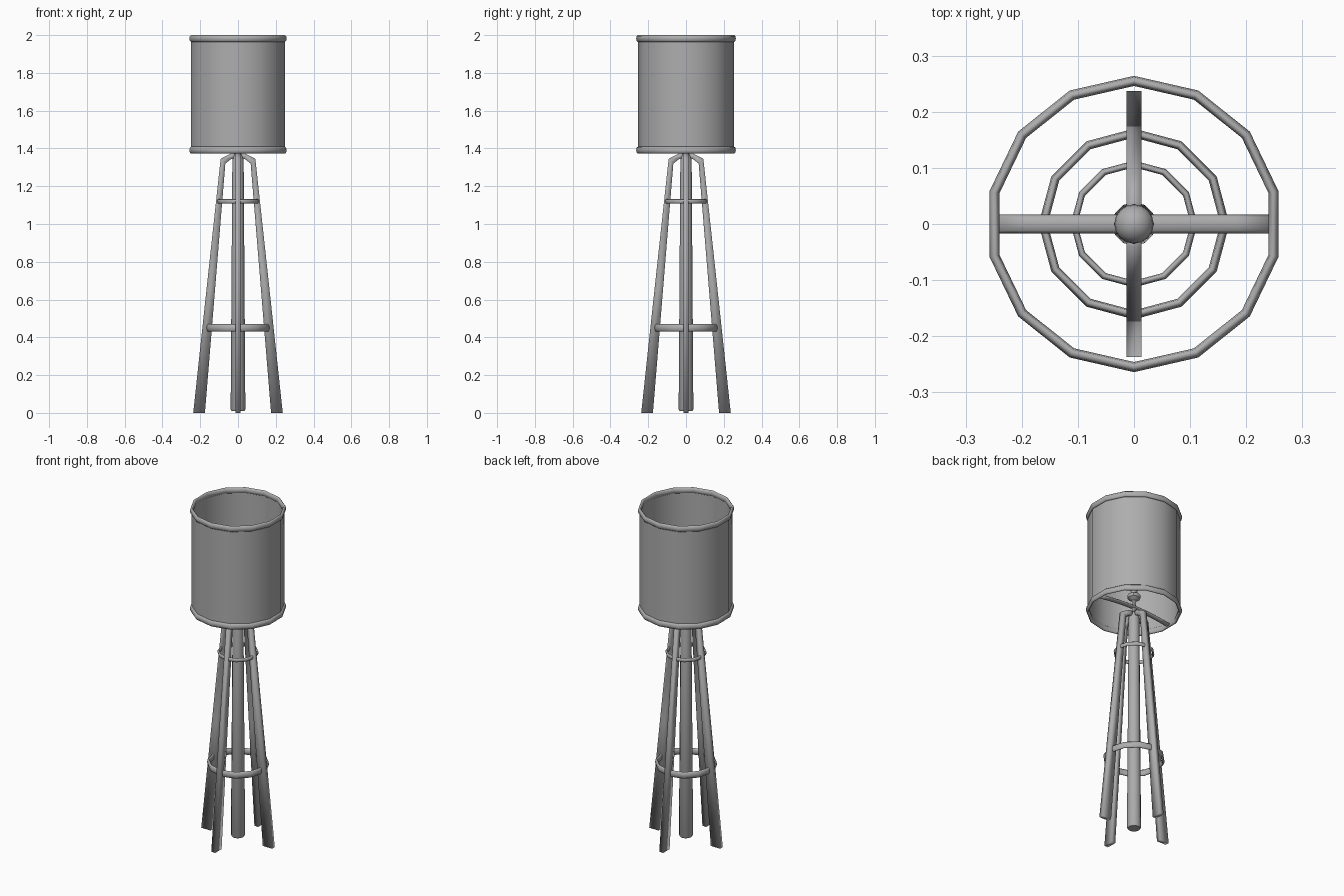
import bpy, bmesh
from math import sin, cos, pi, radians

if "Cube" in bpy.data.objects:
    bpy.data.objects.remove(bpy.data.objects["Cube"])

# Mid-grey metal
grey = bpy.data.materials.new("grey_metal")
grey.diffuse_color = (0.42, 0.42, 0.42, 1)
grey.use_nodes = True
grey.node_tree.nodes["Principled BSDF"].inputs["Base Color"].default_value = grey.diffuse_color


def finish(bm, name, angle=45):
    bmesh.ops.recalc_face_normals(bm, faces=bm.faces)
    me = bpy.data.meshes.new(name)
    bm.to_mesh(me)
    bm.free()
    me.materials.append(grey)
    ob = bpy.data.objects.new(name, me)
    bpy.context.collection.objects.link(ob)
    bpy.ops.object.select_all(action='DESELECT')
    ob.select_set(True)
    bpy.context.view_layer.objects.active = ob
    bpy.ops.object.shade_smooth_by_angle(angle=radians(angle))
    return ob


def lathe(name, profile, sides, closed=False, caps=False, angle=45):
    """Revolve (radius, z) points around z; first vertex column on +y."""
    bm = bmesh.new()
    cols = []
    for i in range(sides):
        a = pi / 2 + 2 * pi * i / sides
        cols.append([bm.verts.new((r * cos(a), r * sin(a), z)) for r, z in profile])
    n = len(profile)
    for i in range(sides):
        c, d = cols[i], cols[(i + 1) % sides]
        for j in range(n if closed else n - 1):
            k = (j + 1) % n
            bm.faces.new((c[j], d[j], d[k], c[k]))
    if caps:
        bm.faces.new([c[0] for c in cols])
        bm.faces.new([c[-1] for c in cols])
    return finish(bm, name, angle)


def hoop(name, radius, z, rr, rz, sides):
    prof = [(radius + rr * cos(2 * pi * k / 8), z + rz * sin(2 * pi * k / 8)) for k in range(8)]
    return lathe(name, prof, sides, closed=True, angle=180)


def leg(name, turn):
    """Tapered bar with a bent top: inner and outer side lines, softly shaded."""
    inner = [(0.175, 0), (0.121, 0.66), (0.067, 1.32), (0.035, 1.345), (0.015, 1.345)]
    outer = [(0.237, 0), (0.165, 0.67), (0.092, 1.345), (0.04, 1.372), (0.015, 1.372)]
    bm = bmesh.new()
    rings = []
    for p, q in zip(inner, outer):
        rings.append([bm.verts.new((r * cos(turn) - w * sin(turn), r * sin(turn) + w * cos(turn), z))
                      for (r, z), w in ((p, -0.013), (q, -0.013), (q, 0.013), (p, 0.013))])
    for a, b in zip(rings, rings[1:]):
        for i in range(4):
            j = (i + 1) % 4
            bm.faces.new((a[i], a[j], b[j], b[i]))
    bm.faces.new(rings[0])
    bm.faces.new(rings[-1])
    return finish(bm, name, 180)


# Open thin-walled drum shade with its two rims
lathe("shade", [(0.254, 1.385), (0.254, 1.985), (0.251, 1.985), (0.251, 1.385)], 14, closed=True)
hoop("shade_top_rim", 0.255, 1.982, 0.009, 0.018, 14)
hoop("shade_bottom_rim", 0.255, 1.391, 0.009, 0.018, 14)

# Four legs and the hoops that tie them
for i, side in enumerate(("right", "back", "left", "front")):
    leg(side + "_leg", i * pi / 2)
hoop("upper_hoop", 0.107, 1.12, 0.006, 0.012, 12)
hoop("lower_hoop", 0.162, 0.45, 0.008, 0.02, 12)

# Centre pole
lathe("pole", [(0.034, 0.01), (0.039, 0.018), (0.03, 1.34), (0.022, 1.372)], 12, caps=True)

# Cross bar carrying the shade, slightly arched
bm = bmesh.new()
rows = []
for k in range(9):
    x = -0.242 + 0.484 * k / 8
    zc = 1.408 - 0.02 * (x / 0.242) ** 2
    rows.append([bm.verts.new((x, 0.017 * cos(pi * t / 4), zc + 0.008 * sin(pi * t / 4)))
                 for t in range(8)])
for a, b in zip(rows, rows[1:]):
    for t in range(8):
        u = (t + 1) % 8
        bm.faces.new((a[t], a[u], b[u], b[t]))
bm.faces.new(rows[0])
bm.faces.new(rows[-1])
finish(bm, "shade_bar", 180)

# Stem and lamp socket
lathe("socket", [(0.012, 1.365), (0.012, 1.45), (0.022, 1.455), (0.036, 1.465),
                 (0.036, 1.485), (0.02, 1.495)], 8, caps=True)

# Bulb
lathe("bulb", [(0.015, 1.49), (0.018, 1.51), (0.03, 1.53), (0.035, 1.55), (0.033, 1.563),
               (0.025, 1.575), (0.013, 1.583), (0.003, 1.585)], 16, caps=True)
